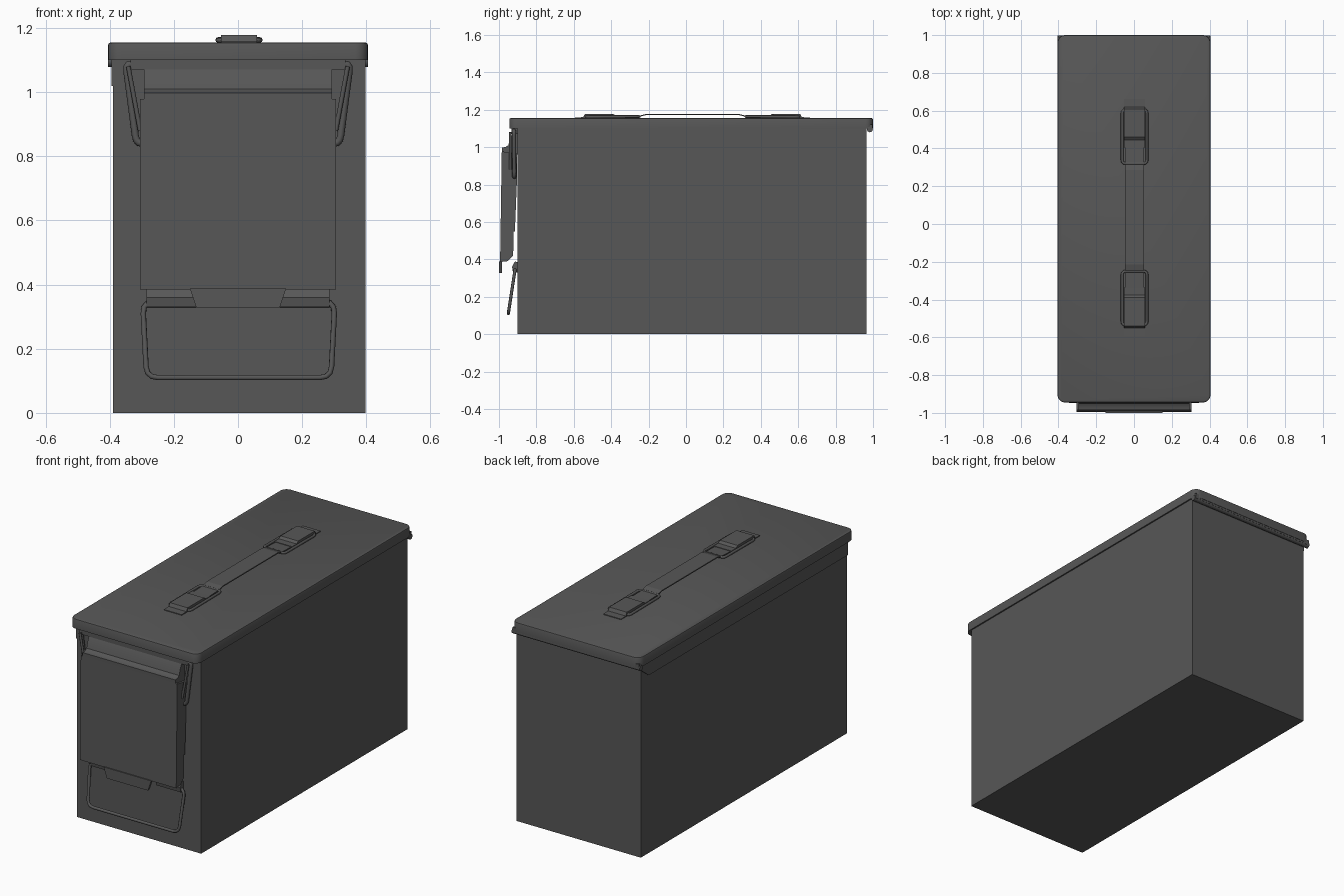
import bpy, bmesh, math
from mathutils import Vector

if "Cube" in bpy.data.objects:
    bpy.data.objects.remove(bpy.data.objects["Cube"])

paint = bpy.data.materials.new("dark_grey_paint")
paint.diffuse_color = (0.095, 0.095, 0.095, 1)
paint.use_nodes = True
paint.node_tree.nodes["Principled BSDF"].inputs["Base Color"].default_value = paint.diffuse_color


def finish(name, bm):
    bmesh.ops.recalc_face_normals(bm, faces=bm.faces[:])
    me = bpy.data.meshes.new(name)
    bm.to_mesh(me)
    bm.free()
    me.materials.append(paint)
    ob = bpy.data.objects.new(name, me)
    bpy.context.collection.objects.link(ob)
    return ob


def prism(name, pts, axis, a, b):
    """Extrude a 2D outline along x (points y,z) or y (points x,z)."""
    bm = bmesh.new()
    put = (lambda p, t: (t, p[0], p[1])) if axis == 'x' else (lambda p, t: (p[0], t, p[1]))
    A = [bm.verts.new(put(p, a)) for p in pts]
    B = [bm.verts.new(put(p, b)) for p in pts]
    bm.faces.new(A)
    bm.faces.new(B)
    for i in range(len(pts)):
        j = (i + 1) % len(pts)
        bm.faces.new((A[i], A[j], B[j], B[i]))
    return finish(name, bm)


def box(name, x0, x1, y0, y1, z0, z1):
    return prism(name, [(y0, z0), (y1, z0), (y1, z1), (y0, z1)], 'x', x0, x1)


def smooth(ob, angle=35):
    bpy.ops.object.select_all(action='DESELECT')
    ob.select_set(True)
    bpy.context.view_layer.objects.active = ob
    bpy.ops.object.shade_smooth_by_angle(angle=math.radians(angle))


def wire(name, pts, r, bend=0.025, cyclic=False):
    """Round wire along a path whose corners are bent with a small radius."""
    P = [Vector(p) for p in pts]
    n, path = len(P), []
    for i, p in enumerate(P):
        if not cyclic and i in (0, n - 1):
            path.append(p)
            continue
        u, v = P[i - 1] - p, P[(i + 1) % n] - p
        p0 = p + u.normalized() * min(bend, u.length * .45)
        p2 = p + v.normalized() * min(bend, v.length * .45)
        for t in (0, .33, .67, 1):
            path.append(p0 * (1 - t) ** 2 + p * 2 * t * (1 - t) + p2 * t * t)
    cu = bpy.data.curves.new(name, 'CURVE')
    cu.dimensions = '3D'
    cu.bevel_depth, cu.bevel_resolution, cu.use_fill_caps = r, 2, True
    s = cu.splines.new('POLY')
    s.points.add(len(path) - 1)
    for q, c in zip(s.points, path):
        q.co = (*c, 1)
    s.use_cyclic_u = cyclic
    tmp = bpy.data.objects.new(name + "_path", cu)
    bpy.context.collection.objects.link(tmp)
    bpy.context.view_layer.update()
    me = bpy.data.meshes.new_from_object(tmp.evaluated_get(bpy.context.evaluated_depsgraph_get()))
    bpy.data.objects.remove(tmp)
    me.materials.clear()
    me.materials.append(paint)
    ob = bpy.data.objects.new(name, me)
    bpy.context.collection.objects.link(ob)
    smooth(ob, 50)


# can body
box("can_body", -0.39, 0.397, -0.9, 0.965, 0, 1.13)

# lid with rounded corners and softened top rim
bm = bmesh.new()
bmesh.ops.create_cube(bm, size=1)
for v in bm.verts:
    v.co = (v.co.x * 0.81, v.co.y * 1.945 + 0.0275, 1.1275 + v.co.z * 0.055)
bmesh.ops.bevel(bm, geom=[e for e in bm.edges if abs(e.verts[0].co.z - e.verts[1].co.z) > .01],
                offset=0.04, segments=5, profile=0.5, affect='EDGES')
bmesh.ops.bevel(bm, geom=[e for e in bm.edges if all(v.co.z > 1.15 for v in e.verts)],
                offset=0.008, segments=2, profile=0.5, affect='EDGES')
smooth(finish("lid", bm))

# shallow skirt below the lid on the left side
bm = bmesh.new()
skirt = [(-0.9, 1.02), (0.90, 1.02), (0.965, 1.07), (0.965, 1.11), (-0.9, 1.11)]
bm.free()
prism("left_lid_skirt", skirt, 'x', -0.395, -0.385)

# rolled rear lip
box("rear_lip", -0.40, 0.40, 0.985, 0.998, 1.09, 1.12)
wire("rear_hinge_roll", [(-0.405, 0.983, 1.095), (0.405, 0.983, 1.095)], 0.016)

# latch catch under the lid
box("latch_catch", -0.335, 0.335, -0.932, -0.895, 1.07, 1.105)

# curved top of the latch
smooth(prism("latch_top_roll", [(-0.9, 1.07), (-0.928, 1.07), (-0.94, 1.045), (-0.95, 1.01),
                                (-0.966, 1.0), (-0.985, 0.998), (-0.985, 0.96), (-0.9, 0.96)],
             'x', -0.293, 0.293), 30)

# latch cover: front plate with side flanges, top web and pull tab
prism("latch_front_plate", [(-0.985, 0.978), (-0.972, 0.978), (-0.982, 0.385), (-0.994, 0.385)],
      'x', -0.305, 0.305)
flange = [(-0.984, 0.975), (-0.903, 0.965), (-0.903, 0.84), (-0.915, 0.55), (-0.922, 0.55),
          (-0.924, 0.42), (-0.955, 0.39), (-0.992, 0.387)]
for side, s in (("left", -1), ("right", 1)):
    prism(side + "_latch_flange", flange, 'x', s * 0.305, s * 0.292)
tab = prism("latch_pull_tab", [(-0.15, 0.388), (0.15, 0.388), (0.13, 0.328), (-0.13, 0.328)],
            'y', -1.0, -0.985)

# latch wires and hinge brackets, mirrored
for side, s in (("left", -1), ("right", 1)):
    wire(side + "_latch_wire", [(s * 0.31, -0.92, 1.085), (s * 0.35, -0.92, 1.09),
                                (s * 0.317, -0.918, 0.84), (s * 0.28, -0.918, 0.84)], 0.011)
    wire(side + "_latch_link", [(s * 0.342, -0.94, 1.08), (s * 0.305, -0.94, 0.88)], 0.007)
    prism(side + "_bail_bracket", [(-0.895, 0.385), (-0.915, 0.388), (-0.93, 0.36), (-0.925, 0.33),
                                   (-0.895, 0.328)], 'x', s * 0.285, s * 0.13)

# lower wire bail
wire("lower_bail", [(-0.2, -0.912, 0.355), (-0.297, -0.914, 0.345), (-0.285, -0.95, 0.11),
                    (0.29, -0.95, 0.11), (0.302, -0.914, 0.345), (0.2, -0.912, 0.355)], 0.0085, 0.035)

# carrying handle strap, arched slightly along the lid
CX, CY = 0.003, 0.035
prism("handle_strap", [(CY + y, z) for y, z in
                       [(-0.40, 1.157), (-0.29, 1.161), (-0.25, 1.171), (0.25, 1.171), (0.29, 1.161),
                        (0.40, 1.157), (0.40, 1.163), (0.29, 1.167), (0.25, 1.177), (-0.25, 1.177),
                        (-0.29, 1.167), (-0.40, 1.163)]], 'x', CX - 0.05, CX + 0.05)

# handle brackets and loops, mirrored front and back
for end, s in (("front", -1), ("rear", 1)):
    y = lambda d: CY + s * d
    prism(end + "_handle_bracket", [(y(0.628), 1.15), (y(0.628), 1.159), (y(0.585), 1.16),
                                    (y(0.575), 1.178), (y(0.425), 1.178), (y(0.41), 1.167),
                                    (y(0.37), 1.167), (y(0.37), 1.15)], 'x', CX - 0.056, CX + 0.056)
    wire(end + "_handle_loop", [(CX - 0.066, y(0.285), 1.164), (CX + 0.066, y(0.285), 1.164),
                                (CX + 0.066, y(0.57), 1.162), (CX - 0.066, y(0.57), 1.162)],
         0.0075, 0.02, True)
